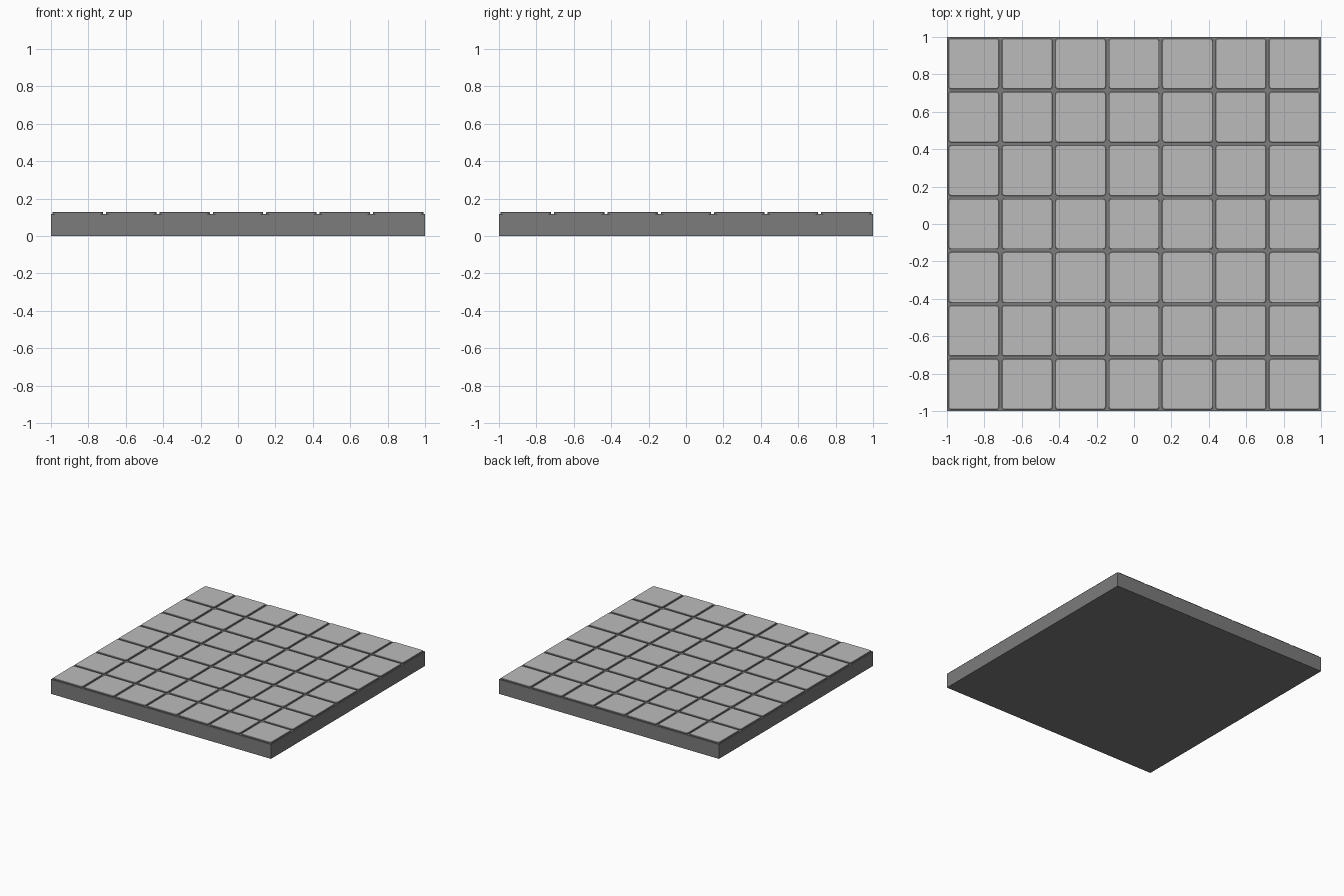
import bpy, bmesh, math

if "Cube" in bpy.data.objects:
    bpy.data.objects.remove(bpy.data.objects["Cube"])

N = 7                 # tiles per side
PITCH = 2.0 / N
GAP = 0.016           # groove width
BASE_TOP = 0.119
TOP = 0.129
RADIUS = 0.014        # tile corner radius in plan


def material(name, v):
    m = bpy.data.materials.new(name)
    m.diffuse_color = (v, v, v, 1)
    m.use_nodes = True
    m.node_tree.nodes["Principled BSDF"].inputs["Base Color"].default_value = m.diffuse_color
    return m


def make_object(name, bm, mat):
    bmesh.ops.recalc_face_normals(bm, faces=bm.faces)
    me = bpy.data.meshes.new(name)
    bm.to_mesh(me)
    bm.free()
    me.materials.append(mat)
    ob = bpy.data.objects.new(name, me)
    bpy.context.collection.objects.link(ob)
    return ob


def rounded_square(half, r, steps=3):
    pts = []
    for c in range(4):
        mid = math.radians(45 + 90 * c)
        cx = math.copysign(half - r, math.cos(mid))
        cy = math.copysign(half - r, math.sin(mid))
        for i in range(steps + 1):
            a = math.radians(90 * c + 90 * i / steps)
            pts.append((cx + r * math.cos(a), cy + r * math.sin(a)))
    return pts


light = material("light grey tile", 0.5)
dark = material("dark grey grout", 0.2)

# Dark slab under the tiles
bm = bmesh.new()
bmesh.ops.create_cube(bm, size=1)
for v in bm.verts:
    v.co = (v.co.x * 2, v.co.y * 2, (v.co.z + 0.5) * BASE_TOP)
make_object("slab", bm, dark)

# Thin tiles with rounded corners and a slightly eased top edge
bm = bmesh.new()
half = (PITCH - GAP) / 2
EASE = 0.002
levels = [(half, BASE_TOP), (half, TOP - EASE), (half - EASE, TOP)]
for ix in range(N):
    for iy in range(N):
        ox, oy = ((i - (N - 1) / 2) * PITCH for i in (ix, iy))
        rings = [[bm.verts.new((x + ox, y + oy, z))
                  for x, y in rounded_square(h, RADIUS)] for h, z in levels]
        for a, b in zip(rings, rings[1:]):
            for i in range(len(a)):
                j = (i + 1) % len(a)
                bm.faces.new((a[i], a[j], b[j], b[i]))
        bm.faces.new(rings[-1])
        bm.faces.new(rings[0][::-1])
tiles = make_object("tiles", bm, light)

# Groove walls share the grout colour; the tops stay light
tiles.data.materials.append(dark)
for p in tiles.data.polygons:
    p.material_index = 0 if p.normal.z > 0.5 else 1
